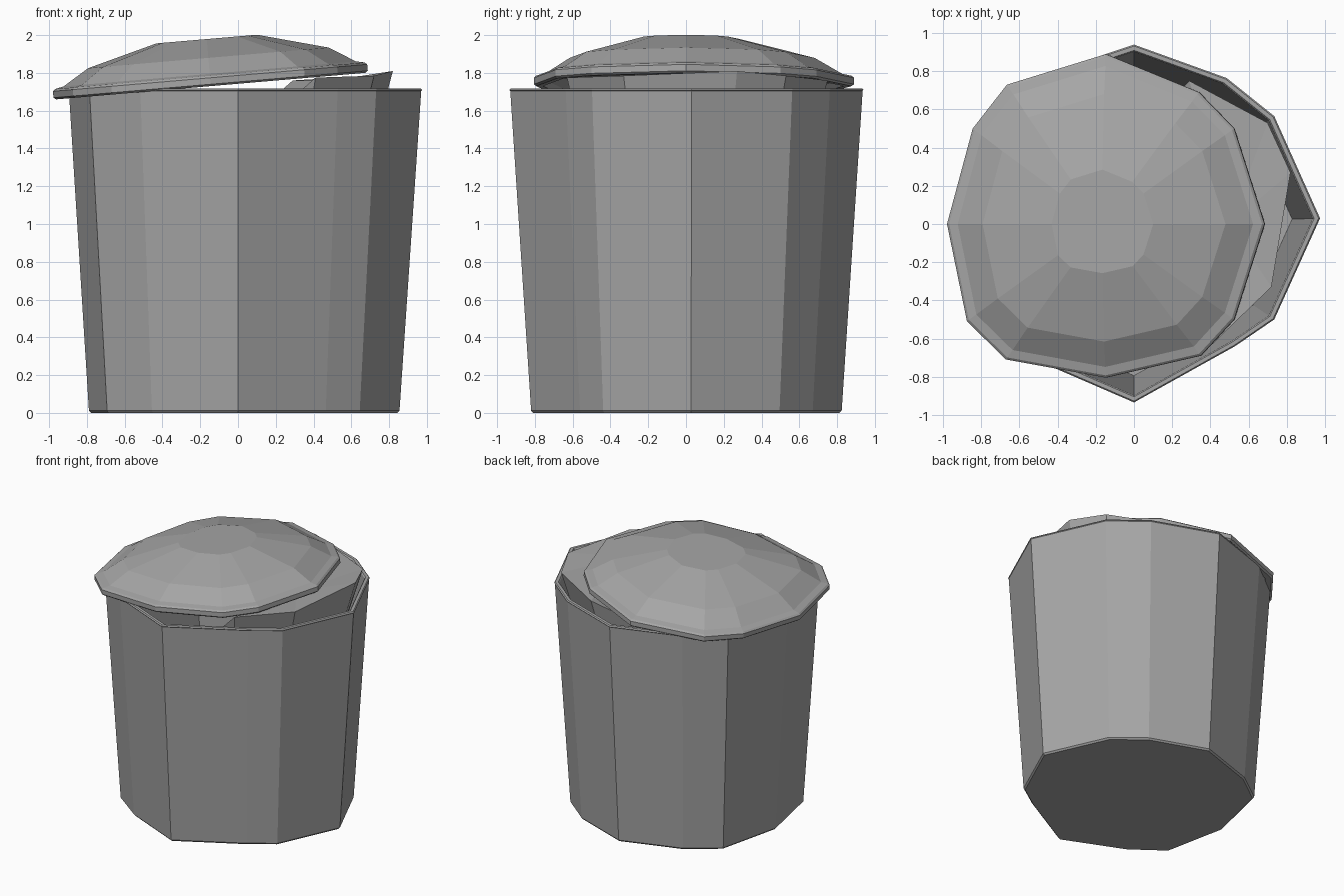
import bpy
import bmesh
from math import radians
from mathutils import Matrix

cube = bpy.data.objects.get("Cube")
if cube:
    bpy.data.objects.remove(cube)


def make_material(name, color):
    mat = bpy.data.materials.new(name)
    mat.use_nodes = True
    mat.diffuse_color = color
    mat.node_tree.nodes["Principled BSDF"].inputs["Base Color"].default_value = color
    return mat


grey = make_material("dull grey", (0.38, 0.38, 0.38, 1))


def loft(name, outline, profile, matrix=Matrix()):
    """Stack scaled copies of an outline, (scale, height) per ring, and cap both ends."""
    bm = bmesh.new()
    rings = [[bm.verts.new((x * s, y * s, z)) for x, y in outline] for s, z in profile]
    n = len(outline)
    for low, high in zip(rings, rings[1:]):
        for i in range(n):
            j = (i + 1) % n
            bm.faces.new((low[i], low[j], high[j], high[i]))
    bm.faces.new(rings[0][::-1])
    bm.faces.new(rings[-1])
    bmesh.ops.recalc_face_normals(bm, faces=bm.faces)
    return finish(name, bm, matrix)


def finish(name, bm, matrix=Matrix()):
    mesh = bpy.data.meshes.new(name)
    bm.to_mesh(mesh)
    bm.free()
    mesh.materials.append(grey)
    obj = bpy.data.objects.new(name, mesh)
    obj.matrix_world = matrix
    bpy.context.collection.objects.link(obj)
    return obj


# Uneven hand-cut bin: tapered wall, small bevels, hollow inside
bin_outline = [(0, .94), (-.51, .77), (-.77, .58), (-.9, .03), (-.79, -.51), (-.52, -.71),
               (0, -.935), (.53, -.64), (.735, -.5), (.975, .03), (.735, .565), (.485, .765)]
loft("bin_body", bin_outline,
     [(.865, 0), (.877, .012), (.995, 1.705), (1, 1.71), (.992, 1.718),
      (.968, 1.718), (.96, 1.708), (.85, .05)])

# Domed lid, slid aside and tilted
lid_outline = [(0, .89), (-.52, .73), (-.7, .5), (-.835, 0), (-.73, -.51), (-.525, -.71),
               (0, -.805), (.5, -.69), (.675, -.5), (.835, 0), (.675, .5), (.49, .69)]
tilt = Matrix.Translation((-.145, 0, 1.74)) @ Matrix.Rotation(radians(-4.9), 4, 'Y')
loft("lid", lid_outline,
     [(.31, .2), (.74, .1), (.92, .02), (.94, -.01), (.985, -.01), (1, .0),
      (1, .034), (.985, .045), (.93, .055), (.765, .14), (.32, .24)], tilt)

# Angular rubbish bundle poking above the rim
top = [(.82, .27, 1.81), (.7, .53, 1.785), (.29, .75, 1.76), (.05, .5, 1.55),
       (.1, -.35, 1.5), (.41, -.63, 1.775), (.72, -.33, 1.785)]
bm = bmesh.new()
upper = [bm.verts.new(p) for p in top]
lower = [bm.verts.new((x * .8, y * .8, 1.2)) for x, y, z in top]
peak = bm.verts.new((.5, 0, 1.76))
for i in range(len(top)):
    j = (i + 1) % len(top)
    bm.faces.new((lower[i], lower[j], upper[j], upper[i]))
    bm.faces.new((upper[i], upper[j], peak))
bm.faces.new(lower[::-1])
bmesh.ops.recalc_face_normals(bm, faces=bm.faces)
finish("rubbish_bundle", bm)
